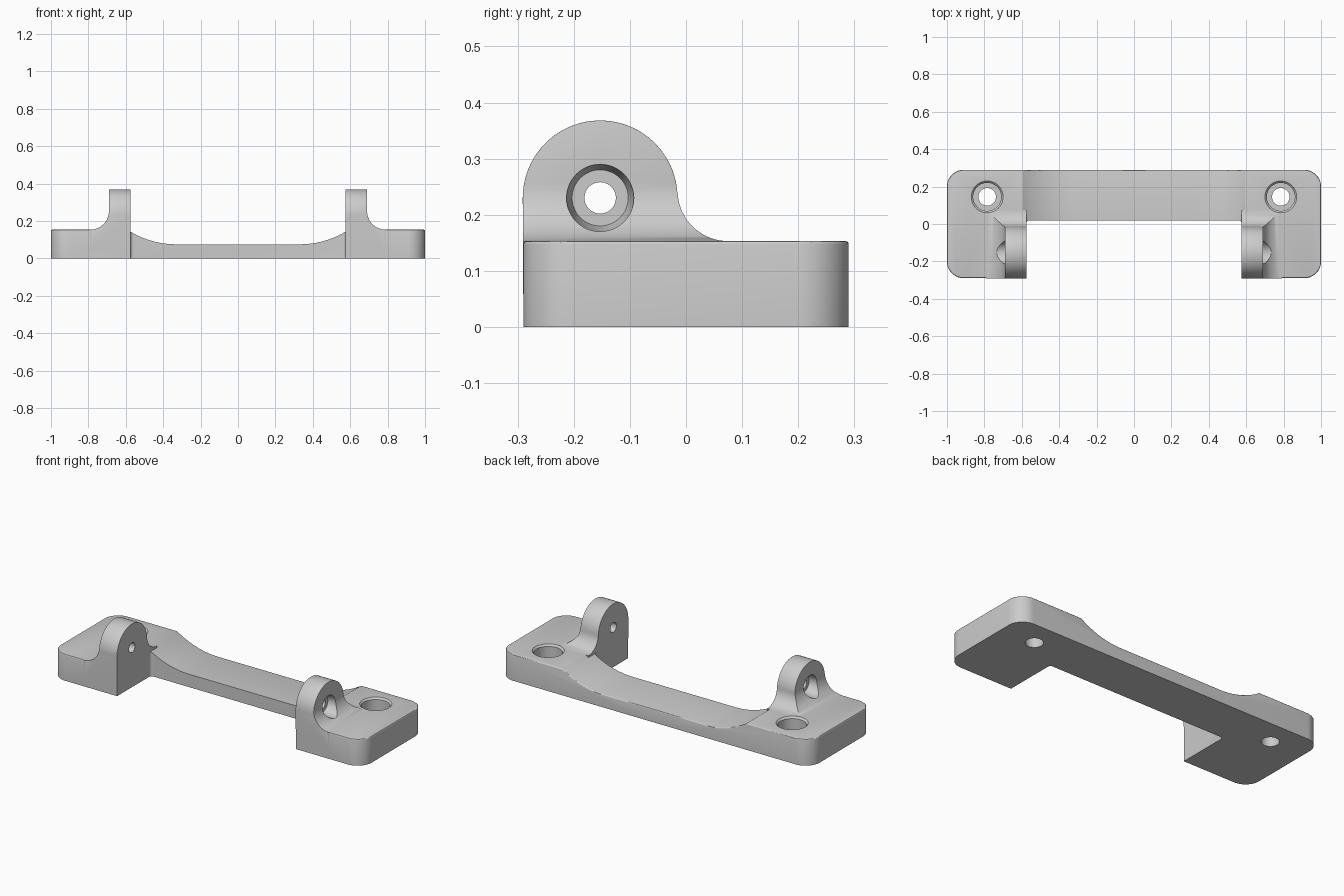
import bpy, bmesh
from math import sin, cos, radians
from mathutils import Vector

if "Cube" in bpy.data.objects:
    bpy.data.objects.remove(bpy.data.objects["Cube"])

TOP, BAR, INNER, HALF_D = 0.153, 0.075, 0.575, 0.29
LUG_Y, LUG_Z, LUG_R = -0.153, 0.23, 0.138

metal = bpy.data.materials.new("plain_grey")
metal.use_nodes = True
GREY = (0.6, 0.6, 0.6, 1)
metal.diffuse_color = GREY
metal.node_tree.nodes["Principled BSDF"].inputs["Base Color"].default_value = GREY


def arc(cx, cy, r, a0, a1, n=12):
    angles = [radians(a0 + (a1 - a0) * i / n) for i in range(n + 1)]
    return [(cx + r * cos(a), cy + r * sin(a)) for a in angles]


def prism(name, outline, axis, start, end):
    """Extrude a 2D outline along x, y or z."""
    def place(p, d):
        return {"x": (d, *p), "y": (p[0], d, p[1]), "z": (*p, d)}[axis]
    bm = bmesh.new()
    face = bm.faces.new([bm.verts.new(place(p, start)) for p in outline])
    moved = bmesh.ops.extrude_face_region(bm, geom=[face])["geom"]
    shift = Vector(place((0, 0), end - start))
    bmesh.ops.translate(bm, verts=[v for v in moved if isinstance(v, bmesh.types.BMVert)], vec=shift)
    bmesh.ops.recalc_face_normals(bm, faces=bm.faces)
    return finish(name, bm)


def turned(name, profile, centre, axis):
    """Closed solid of revolution from (radius, distance) pairs along an axis."""
    bm = bmesh.new()
    rings = []
    for r, d in profile:
        ring = []
        for u, v in arc(0, 0, r, 0, 360, 48)[:-1]:
            offset = (d, u, v) if axis == "x" else (u, v, d)
            ring.append(bm.verts.new(Vector(centre) + Vector(offset)))
        rings.append(ring)
    for a, b in zip(rings, rings[1:]):
        for i in range(48):
            j = (i + 1) % 48
            bm.faces.new((a[i], a[j], b[j], b[i]))
    bm.faces.new(rings[0])
    bm.faces.new(rings[-1])
    bmesh.ops.recalc_face_normals(bm, faces=bm.faces)
    return finish(name, bm)


def finish(name, bm):
    mesh = bpy.data.meshes.new(name)
    bm.to_mesh(mesh)
    bm.free()
    obj = bpy.data.objects.new(name, mesh)
    bpy.context.collection.objects.link(obj)
    mesh.materials.append(metal)
    return obj


def combine(obj, tool, operation):
    """Apply a boolean and discard the tool."""
    mod = obj.modifiers.new("cut", "BOOLEAN")
    mod.operation, mod.object, mod.solver = operation, tool, "EXACT"
    graph = bpy.context.evaluated_depsgraph_get()
    mesh = bpy.data.meshes.new_from_object(obj.evaluated_get(graph))
    obj.modifiers.clear()
    obj.data = mesh
    bpy.data.objects.remove(tool)


def soften(obj, rule, width):
    """Round the sharp edges that satisfy a rule on midpoint and face normals."""
    bm = bmesh.new()
    bm.from_mesh(obj.data)
    bmesh.ops.remove_doubles(bm, verts=bm.verts, dist=1e-5)
    edges = []
    for e in bm.edges:
        if len(e.link_faces) == 2 and e.is_convex and e.calc_face_angle() > 0.8:
            mid = (e.verts[0].co + e.verts[1].co) / 2
            if rule(mid, [f.normal for f in e.link_faces]):
                edges.append(e)
    bmesh.ops.bevel(bm, geom=edges, offset=width, segments=3, profile=0.5,
                    affect="EDGES", clamp_overlap=True)
    bm.to_mesh(obj.data)
    bm.free()


# Half of the base: rounded plan, then trimmed to the dipped bar
plan = [(0, HALF_D), (0, 0.02)] + arc(0.56, 0.005, 0.015, 90, 0, 4)
plan += [(INNER, -HALF_D)] + arc(0.91, -0.2, 0.09, -90, 0) + arc(0.91, 0.2, 0.09, 0, 90)
body = prism("mounting_bracket", plan, "z", 0, TOP)
dip = [(-0.1, 0.3), (-0.1, BAR)] + arc(0.33, BAR + 0.48, 0.48, -90, -56, 16) + [(0.6, 0.3)]
combine(body, prism("bar_dip", dip, "y", -0.5, 0.5), "DIFFERENCE")
soften(body, lambda m, ns: m.z > 0.05 and m.x > 0.001
       and max(n.z for n in ns) > 0.7 and min(abs(n.z) for n in ns) < 0.1
       and not (m.x < 0.6 and m.y < 0.03), 0.01)

# Pivot lug: side silhouette crossed with the filleted front silhouette
side = [(-HALF_D, 0.05)] + arc(LUG_Y, LUG_Z, LUG_R, 180, 3.3, 40)
side += arc(0.075, 0.243, 0.09, 183, 270, 16) + [(0.075, 0.05)]
front = [(INNER, 0.05), (INNER, 0.5), (0.69, 0.5)]
front += arc(0.79, TOP + 0.1, 0.1, 180, 270, 16) + [(0.79, 0.05)]
lug = prism("pivot_lug", side, "x", 0.5, 0.85)
combine(lug, prism("lug_flare", front, "y", -0.4, 0.2), "INTERSECT")
soften(lug, lambda m, ns: m.z > 0.25 or (m.z > TOP + 0.001 and m.y < -0.28 and m.x > 0.68), 0.01)
combine(body, lug, "UNION")

# Recessed screw hole and recessed pivot hole
screw = [(0.047, -0.1), (0.047, 0.07), (0.075, 0.07), (0.075, TOP - 0.01), (0.085, TOP), (0.085, 0.2)]
combine(body, turned("screw_hole", screw, (0.785, 0.145, 0), "z"), "DIFFERENCE")
pivot = [(0.028, 0.5), (0.028, 0.65), (0.05, 0.65), (0.06, 0.69), (0.06, 0.85)]
combine(body, turned("pivot_hole", pivot, (0, LUG_Y, LUG_Z), "x"), "DIFFERENCE")

# Open the centre plane and mirror the half
bm = bmesh.new()
bm.from_mesh(body.data)
caps = [f for f in bm.faces if all(abs(v.co.x) < 1e-4 for v in f.verts)]
bmesh.ops.delete(bm, geom=caps, context="FACES")
bm.to_mesh(body.data)
bm.free()
mirror = body.modifiers.new("mirror", "MIRROR")
mirror.use_clip = True

body.data.materials.clear()
body.data.materials.append(metal)
bpy.context.view_layer.objects.active = body
body.select_set(True)
bpy.ops.object.shade_smooth_by_angle(angle=radians(30))
